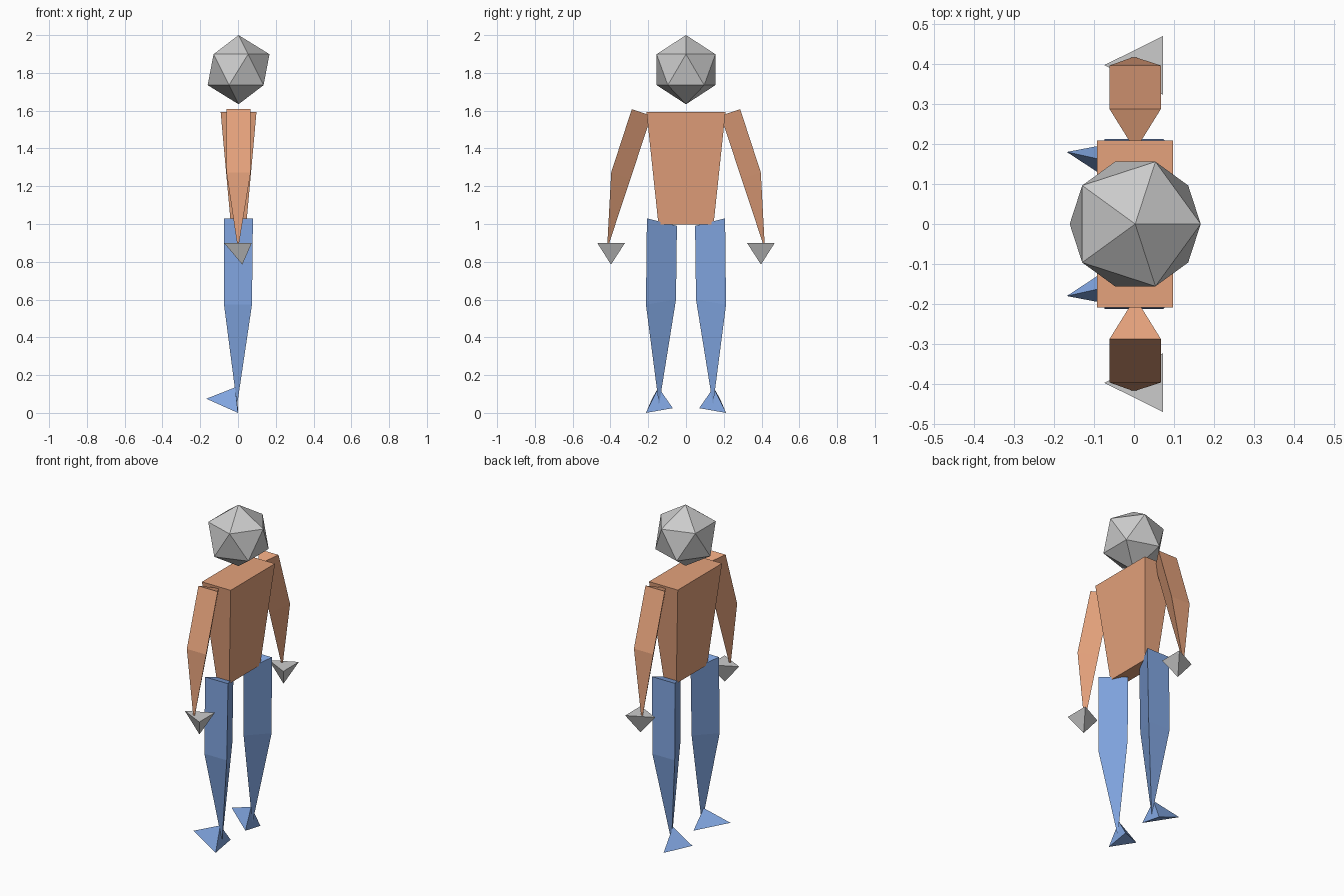
import bpy, bmesh

if "Cube" in bpy.data.objects:
    bpy.data.objects.remove(bpy.data.objects["Cube"])


def material(name, rgb):
    m = bpy.data.materials.new(name)
    m.diffuse_color = (*rgb, 1)
    m.use_nodes = True
    m.node_tree.nodes["Principled BSDF"].inputs["Base Color"].default_value = m.diffuse_color
    return m


SKIN = material("skin", (0.78, 0.36, 0.20))
BLUE = material("blue", (0.22, 0.38, 0.75))


def loft(name, rings, mat=None, mirror=False):
    """Skin a list of rings; a one-point ring closes to a tip."""
    bm = bmesh.new()
    rows = [[bm.verts.new(p) for p in r] for r in rings]
    for a, b in zip(rows, rows[1:]):
        n = len(a)
        for i in range(n):
            j = (i + 1) % n
            bm.faces.new((a[i], a[j], b[0]) if len(b) == 1 else (a[i], a[j], b[j], b[i]))
    for r in (rows[0], rows[-1]):
        if len(r) > 2:
            bm.faces.new(r)
    bmesh.ops.recalc_face_normals(bm, faces=bm.faces)
    me = bpy.data.meshes.new(name)
    bm.to_mesh(me)
    bm.free()
    if mat:
        me.materials.append(mat)
    ob = bpy.data.objects.new(name, me)
    bpy.context.collection.objects.link(ob)
    if mirror:
        mod = ob.modifiers.new("mirror", 'MIRROR')
        mod.use_axis = (False, True, False)
        mod.use_mirror_merge = False
    return ob


def rect(x0, x1, y, z):
    return [(x0, -y, z), (x1, -y, z), (x1, y, z), (x0, y, z)]


def wedge(x0, x1, outer, inner):
    """Triangular limb section: flat outer side, ridge facing the body."""
    return [(x0, *outer), (x1, *outer), ((x0 + x1) / 2, *inner)]


# head: icosahedron
bpy.ops.mesh.primitive_ico_sphere_add(subdivisions=1, radius=0.183, location=(0.003, 0, 1.817))
bpy.context.object.name = "head"

# torso: box tapering to the waist
loft("torso", [rect(-0.092, 0.098, 0.209, 1.594), rect(-0.038, 0.044, 0.146, 0.997)], SKIN)

# arms: three-sided prism ending in a point
loft("arm", [wedge(-0.061, 0.067, (0.287, 1.608), (0.184, 1.573)),
             wedge(-0.061, 0.067, (0.396, 1.273), (0.294, 1.239)),
             [(0.0, 0.418, 0.865)]], SKIN, True)

# hands: inverted three-sided pyramid
loft("hand", [[(-0.074, 0.397, 0.9), (0.073, 0.47, 0.9), (0.073, 0.323, 0.9)],
              [(0.023, 0.397, 0.785)]], None, True)

# legs: three-sided prism ending in a point
loft("leg", [wedge(-0.073, 0.079, (0.207, 1.03), (0.048, 0.99)),
             wedge(-0.074, 0.074, (0.212, 0.573), (0.053, 0.6)),
             [(-0.005, 0.143, 0.04)]], BLUE, True)

# feet: three-sided pyramid pointing forward
loft("foot", [[(-0.015, 0.146, 0.135), (0.0, 0.212, 0.0), (0.0, 0.07, 0.025)],
              [(-0.168, 0.18, 0.075)]], BLUE, True)
